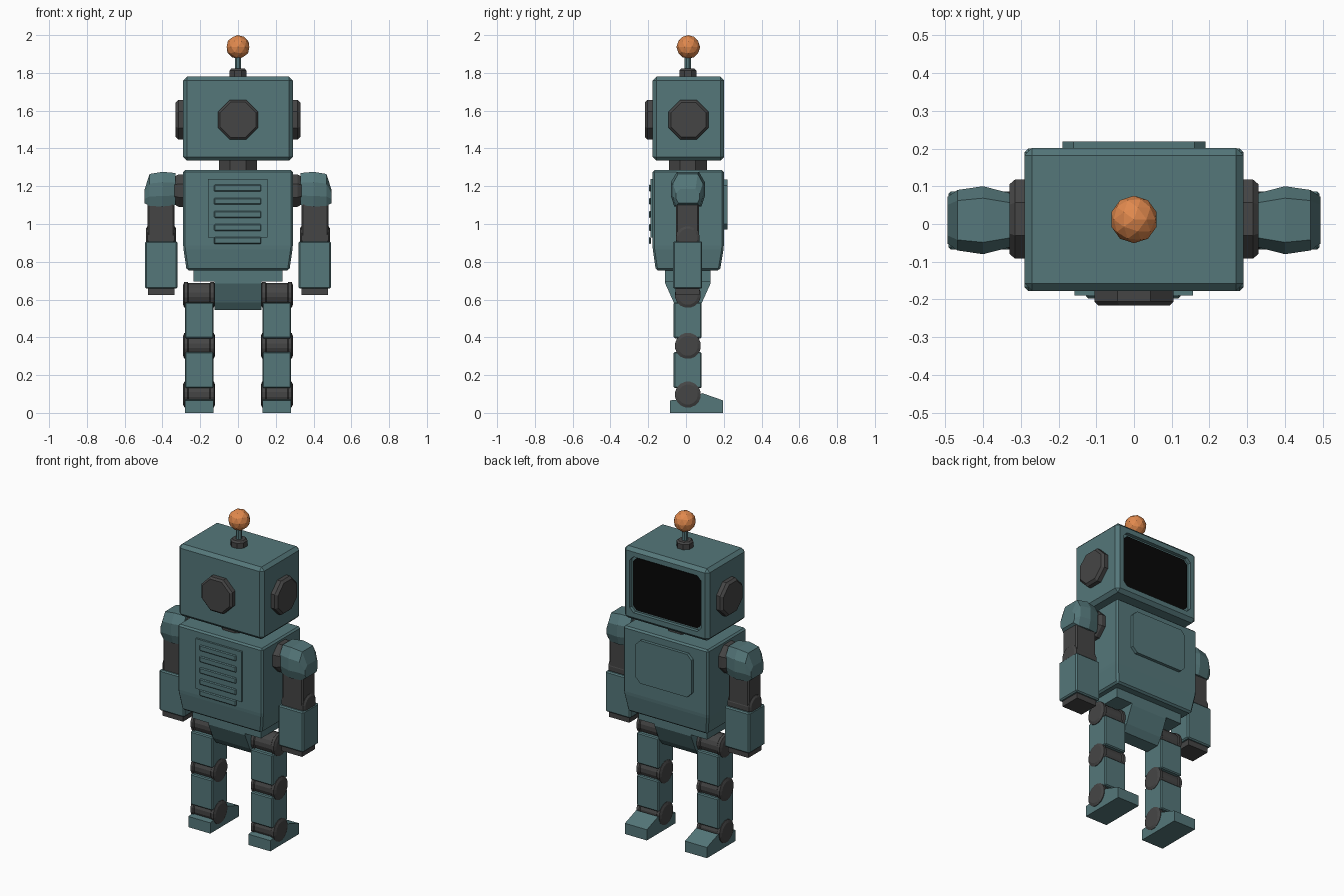
import bpy, bmesh, math
from mathutils import Vector

if "Cube" in bpy.data.objects:
    bpy.data.objects.remove(bpy.data.objects["Cube"])


def material(name, rgb):
    m = bpy.data.materials.new(name)
    m.diffuse_color = (*rgb, 1)
    m.use_nodes = True
    m.node_tree.nodes["Principled BSDF"].inputs["Base Color"].default_value = m.diffuse_color
    return m


TEAL = material("teal paint", (0.09, 0.185, 0.195))
DARK = material("dark rubber", (0.06, 0.06, 0.06))
ORANGE = material("orange bulb", (0.75, 0.25, 0.075))
BLACK = material("black glass", (0.002, 0.002, 0.002))
CY = 0.01  # depth of the body's centre line


def finish(name, bm, mat, bevel=0):
    bmesh.ops.recalc_face_normals(bm, faces=bm.faces)
    if bevel:
        bmesh.ops.bevel(bm, geom=bm.edges[:], offset=bevel, segments=1,
                        affect='EDGES', clamp_overlap=True)
    me = bpy.data.meshes.new(name)
    bm.to_mesh(me)
    bm.free()
    me.materials.append(mat)
    ob = bpy.data.objects.new(name, me)
    bpy.context.collection.objects.link(ob)
    return ob


def loft(name, rings, mat, bevel=0):
    """Skin a list of equal-length rings and cap both ends."""
    bm = bmesh.new()
    vs = [[bm.verts.new(p) for p in r] for r in rings]
    n = len(vs[0])
    for a, b in zip(vs, vs[1:]):
        for i in range(n):
            j = (i + 1) % n
            bm.faces.new((a[i], a[j], b[j], b[i]))
    bm.faces.new(vs[0])
    bm.faces.new(vs[-1])
    return finish(name, bm, mat, bevel)


def box(name, x, y, z, mat, bevel=0):
    rings = [[(x[0], y[0], h), (x[1], y[0], h), (x[1], y[1], h), (x[0], y[1], h)] for h in z]
    return loft(name, rings, mat, bevel)


def profile_x(name, pts, x, mat, bevel=0):
    """Extrude a (y, z) outline across x."""
    return loft(name, [[(v, *p) for p in pts] for v in x], mat, bevel)


def lathe(name, axis, centre, stations, n, mat):
    """n-sided solid along an axis; stations are (position, flat radius)."""
    k, rings = 'xyz'.index(axis), []
    for t, r in stations:
        ring = []
        for i in range(n):
            a = 2 * math.pi * (i + 0.5) / n
            p = [r * math.cos(a) / math.cos(math.pi / n),
                 r * math.sin(a) / math.cos(math.pi / n)]
            p.insert(k, 0)
            v = Vector(p) + Vector(centre)
            v[k] = t
            ring.append(v)
        rings.append(ring)
    return loft(name, rings, mat)


def cut_corner_plate(name, w, z0, z1, c, y, mat):
    pts = [(-w + c, z0), (w - c, z0), (w, z0 + c), (w, z1 - c),
           (w - c, z1), (-w + c, z1), (-w, z1 - c), (-w, z0 + c)]
    return loft(name, [[(px, v, pz) for px, pz in pts] for v in y], mat)


# Head with a recessed screen
head = box("head", (-0.29, 0.29), (-0.177, 0.202), (1.335, 1.78), TEAL, 0.02)
cutter = cut_corner_plate("screen_cutter", 0.243, 1.385, 1.73, 0.025, (0.18, 0.25), DARK)
cutter.hide_render = True
cutter.hide_set(True)
mod = head.modifiers.new("screen_recess", 'BOOLEAN')
mod.operation, mod.object, mod.solver = 'DIFFERENCE', cutter, 'EXACT'
cut_corner_plate("screen", 0.232, 1.396, 1.719, 0.025, (0.178, 0.186), BLACK)

# Head fittings and antenna
lathe("back_disc", 'y', (0, 0, 1.552), [(-0.17, 0.105), (-0.205, 0.105), (-0.216, 0.094)], 8, DARK)
lathe("neck", 'z', (0, CY, 0), [(1.27, 0.1), (1.345, 0.1)], 8, DARK)
lathe("antenna_base", 'z', (0, CY, 0), [(1.77, 0.045), (1.812, 0.045), (1.822, 0.036)], 8, DARK)
lathe("antenna_rod", 'z', (0, CY, 0), [(1.81, 0.017), (1.9, 0.017)], 8, TEAL)
bulb = bmesh.new()
bmesh.ops.create_icosphere(bulb, subdivisions=2, radius=0.063)
bmesh.ops.translate(bulb, verts=bulb.verts, vec=(0, CY + 0.002, 1.937))
finish("antenna_bulb", bulb, ORANGE)

# Torso, tapering towards the waist
loft("torso", [[(-w, y0, z), (w, y0, z), (w, y1, z), (-w, y1, z)] for w, y0, y1, z in
               ((0.272, -0.16, 0.18, 0.755), (0.29, -0.177, 0.2, 0.875),
                (0.29, -0.177, 0.2, 1.285))], TEAL, 0.01)
cut_corner_plate("chest_panel", 0.19, 0.97, 1.235, 0.03, (0.19, 0.219), TEAL)
box("back_panel", (-0.158, 0.156), (-0.189, -0.17), (0.928, 1.237), TEAL)
for i in range(5):
    z = 1.19 - i * 0.0695
    box("vent_slat", (-0.127, 0.123), (-0.197, -0.185), (z - 0.018, z + 0.018), TEAL, 0.005)

# Pelvis
box("waist", (-0.235, 0.235), (-0.11, 0.13), (0.695, 0.765), TEAL)
profile_x("pelvis", [(-0.11, 0.74), (-0.11, 0.685), (-0.065, 0.585), (-0.035, 0.545),
                     (0.055, 0.545), (0.085, 0.585), (0.13, 0.685), (0.13, 0.74)],
          (-0.125, 0.125), TEAL)

for s, side in ((-1, "left"), (1, "right")):
    def sx(a, b):
        return (s * a, s * b)

    # Ear disc and shoulder mount
    lathe(side + "_ear", 'x', (0, CY + 0.003, 1.552),
          [(s * 0.28, 0.105), (s * 0.315, 0.105), (s * 0.33, 0.092)], 8, DARK)
    lathe(side + "_shoulder_mount", 'x', (0, CY, 1.177),
          [(s * 0.28, 0.086), (s * 0.315, 0.086), (s * 0.335, 0.074)], 8, DARK)

    # Faceted shoulder cap
    rings = []
    for x, h, z0, z1 in ((0.33, 0.072, 1.1, 1.27), (0.4, 0.09, 1.093, 1.276),
                         (0.468, 0.08, 1.095, 1.265), (0.494, 0.062, 1.11, 1.185)):
        m = z0 + 0.7 * (z1 - z0)
        rings.append([(s * x, CY + u, z) for u, z in
                      ((-0.8 * h, z0), (0.8 * h, z0), (h, z0 + 0.3 * (z1 - z0)), (h, m),
                       (0.65 * h, z1), (-0.65 * h, z1), (-h, m), (-h, z0 + 0.3 * (z1 - z0)))])
    loft(side + "_shoulder", rings, TEAL)

    # Arm
    box(side + "_upper_arm", sx(0.337, 0.478), (-0.053, 0.07), (0.88, 1.12), DARK, 0.008)
    lathe(side + "_elbow", 'x', (0, CY, 0.925),
          [(s * 0.327, 0.05), (s * 0.335, 0.062), (s * 0.48, 0.062), (s * 0.488, 0.05)], 16, DARK)
    box(side + "_forearm", sx(0.321, 0.492), (-0.068, 0.086), (0.658, 0.908), TEAL, 0.007)
    box(side + "_hand", sx(0.337, 0.476), (-0.055, 0.072), (0.624, 0.67), DARK)

    # Hip, knee and ankle joints with raised end flanges
    for joint, z in (("hip", 0.625), ("knee", 0.355), ("ankle", 0.097)):
        lathe(f"{side}_{joint}", 'x', (0, CY, z),
              [(s * 0.121, 0.052), (s * 0.128, 0.068), (s * 0.145, 0.068), (s * 0.15, 0.062),
               (s * 0.262, 0.062), (s * 0.267, 0.068), (s * 0.284, 0.068), (s * 0.291, 0.052)],
              16, DARK)

    # Leg blocks and foot
    box(side + "_thigh", sx(0.13, 0.28), (-0.065, 0.083), (0.395, 0.585), TEAL, 0.006)
    box(side + "_shin", sx(0.13, 0.28), (-0.065, 0.083), (0.132, 0.322), TEAL, 0.006)
    profile_x(side + "_foot", [(-0.085, 0), (0.196, 0), (0.196, 0.066), (0.085, 0.105),
                               (0.05, 0.075), (-0.05, 0.07), (-0.085, 0.066)],
              sx(0.13, 0.28), TEAL)
